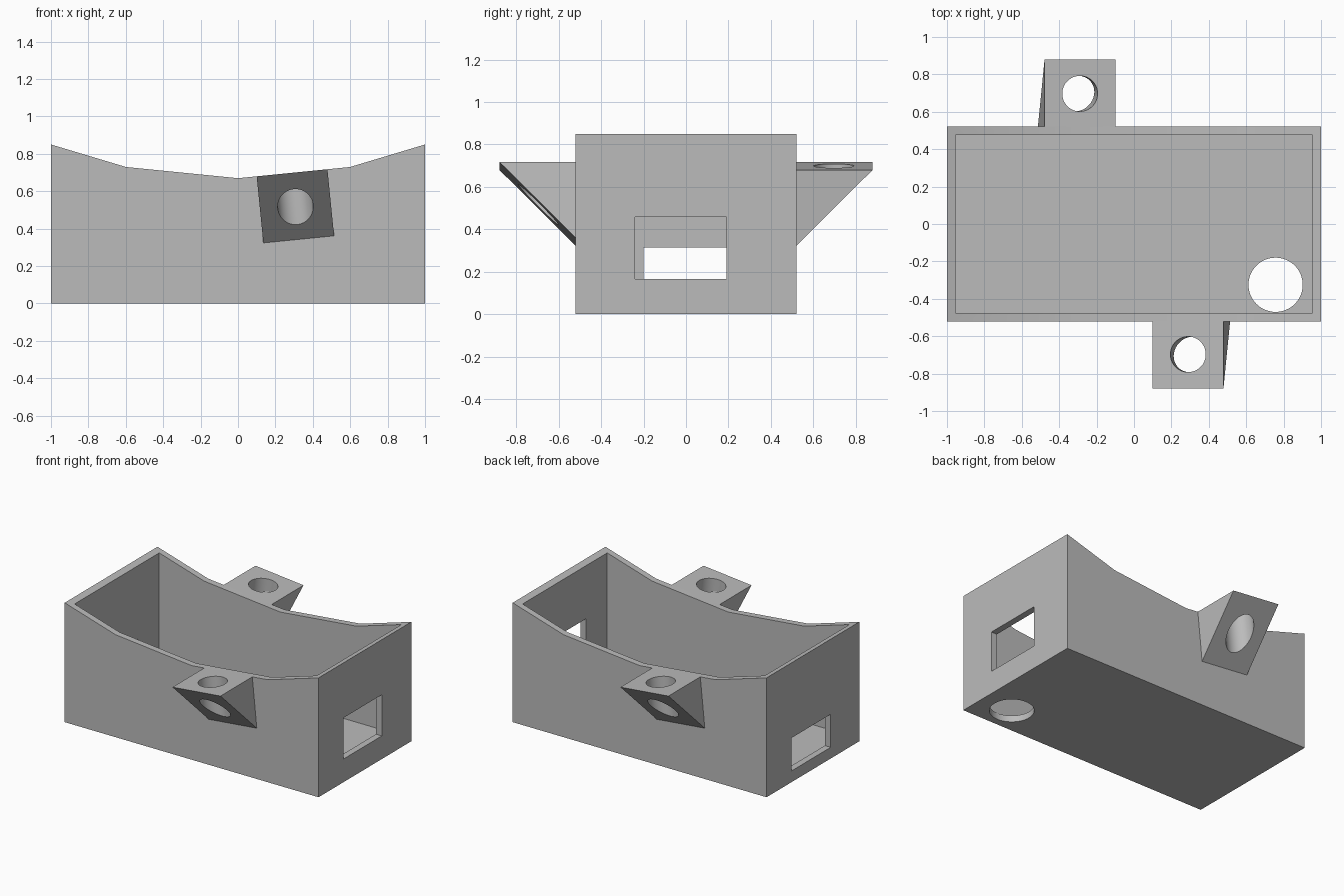
import bpy
import bmesh
import math
from mathutils import Matrix, Vector

if "Cube" in bpy.data.objects:
    bpy.data.objects.remove(bpy.data.objects["Cube"])

grey = bpy.data.materials.new("plain grey")
grey.diffuse_color = (0.5, 0.5, 0.5, 1)
grey.use_nodes = True
grey.node_tree.nodes["Principled BSDF"].inputs["Base Color"].default_value = grey.diffuse_color


def prism(name, loop, direction):
    """Extrude a planar loop of 3D points along a direction."""
    bm = bmesh.new()
    face = bm.faces.new([bm.verts.new(p) for p in loop])
    ext = bmesh.ops.extrude_face_region(bm, geom=[face], use_keep_orig=True)
    moved = [v for v in ext["geom"] if isinstance(v, bmesh.types.BMVert)]
    bmesh.ops.translate(bm, vec=direction, verts=moved)
    bmesh.ops.recalc_face_normals(bm, faces=bm.faces)
    return finish(name, bm)


def finish(name, bm):
    mesh = bpy.data.meshes.new(name)
    bm.to_mesh(mesh)
    bm.free()
    mesh.materials.append(grey)
    obj = bpy.data.objects.new(name, mesh)
    bpy.context.collection.objects.link(obj)
    return obj


def box(name, lo, hi):
    (x0, y0, z0), (x1, y1, z1) = lo, hi
    return prism(name, [(x0, y0, z0), (x1, y0, z0), (x1, y1, z0), (x0, y1, z0)],
                 (0, 0, z1 - z0))


def rod(name, centre, radius, length, tilt=0.0):
    bm = bmesh.new()
    matrix = Matrix.Translation(centre) @ Matrix.Rotation(tilt, 4, "Y")
    bmesh.ops.create_cone(bm, cap_ends=True, segments=64, radius1=radius,
                          radius2=radius, depth=length, matrix=matrix)
    return finish(name, bm)


def cut(obj, cutters):
    """Subtract the cutters, then shade round walls smooth."""
    for cutter in cutters:
        mod = obj.modifiers.new("cut", "BOOLEAN")
        mod.operation, mod.solver, mod.object = "DIFFERENCE", "EXACT", cutter
        bpy.ops.object.select_all(action="DESELECT")
        bpy.context.view_layer.objects.active = obj
        obj.select_set(True)
        bpy.ops.object.modifier_apply(modifier=mod.name)
        bpy.data.objects.remove(cutter)
    bpy.ops.object.shade_smooth_by_angle(angle=math.radians(30))


# Open box with a dipped rim
W, D, WALL = 1.0, 0.522, 0.046
rim = [(W, 0.85), (0.6, 0.73), (0, 0.67), (-0.6, 0.73), (-W, 0.85)]
outline = [(-W, 0), (W, 0)] + rim
body = prism("box_body", [(x, -D, z) for x, z in outline], (0, 2 * D, 0))
cut(body, [
    box("cavity", (-W + WALL, -D + WALL, WALL), (W - WALL, D - WALL, 1.2)),
    box("right_opening", (0.9, -0.24, 0.165), (1.1, 0.19, 0.458)),
    box("left_opening", (-1.1, -0.2, 0.08), (-0.9, 0.24, 0.315)),
    rod("floor_hole", (0.757, -0.325, 0), 0.145, 0.3),
])

# Wedge brackets, tilted to follow the rim, with a screw hole each
slope = math.atan(0.1)
along = Vector((math.cos(slope), 0, math.sin(slope)))
down = Vector((math.sin(slope), 0, -math.cos(slope)))
out = Vector((0, -1, 0))
SIZE, WIDE = 0.358, 0.38
corner = Vector((0.10, -D, 0.68))
for name, turn in (("front_bracket", 0), ("back_bracket", math.pi)):
    wedge = prism(name, [corner, corner + out * SIZE, corner + down * SIZE], along * WIDE)
    centre = corner + along * WIDE / 2 + out * 0.175
    cut(wedge, [rod("screw_hole", centre, 0.095, 1.0, -slope)])
    wedge.data.transform(Matrix.Rotation(turn, 4, "Z"))
